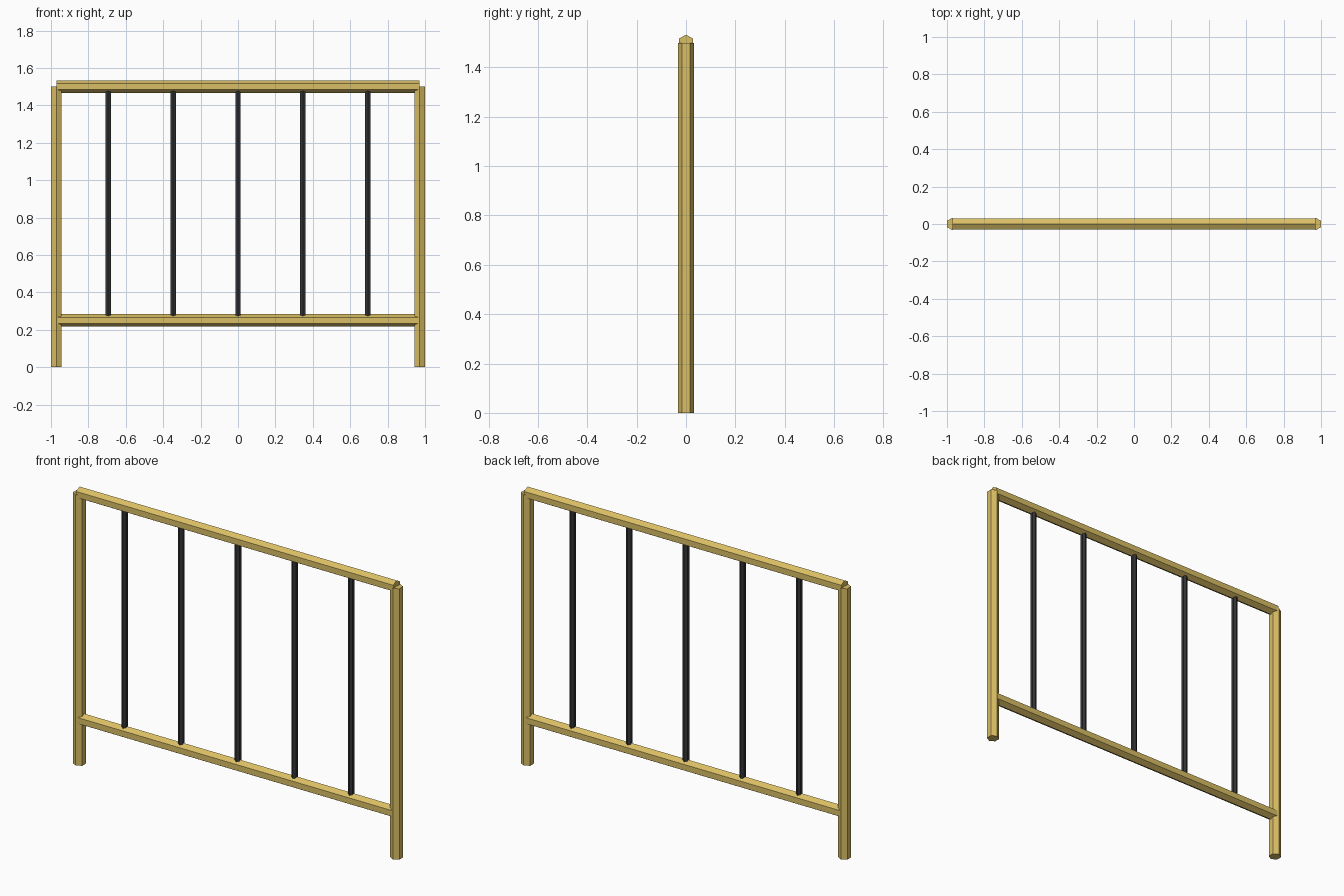
import bpy
import math
from mathutils import Matrix, Vector

if "Cube" in bpy.data.objects:
    bpy.data.objects.remove(bpy.data.objects["Cube"])


def material(name, colour):
    m = bpy.data.materials.new(name)
    m.diffuse_color = (*colour, 1)
    m.use_nodes = True
    m.node_tree.nodes["Principled BSDF"].inputs["Base Color"].default_value = m.diffuse_color
    return m


gold = material("brass", (0.70, 0.52, 0.13))
dark = material("dark_iron", (0.035, 0.035, 0.038))

R = 0.033                                   # frame tube radius
BAR_R = 0.0165                              # baluster radius
POST_X = 1 - R * math.cos(math.pi / 6)      # post centre line
TOP_Z, LOW_Z = 1.5, 0.25                    # rail centre heights


def hex_tube(name, radius, length, centre, mat, along_x=False):
    """Six-sided tube, vertical or lying along x with a ridge on top."""
    bpy.ops.mesh.primitive_cylinder_add(vertices=6, radius=radius, depth=length)
    ob = bpy.context.object
    ob.name = name
    if along_x:
        # corners on +-y turn to +-z while the axis goes to x
        ob.data.transform(Matrix.Rotation(math.pi / 2, 4, 'X'))
        ob.data.transform(Matrix.Rotation(math.pi / 2, 4, 'Z'))
    ob.data.transform(Matrix.Translation(Vector(centre)))
    ob.data.materials.append(mat)
    return ob


# End posts
for side, s in (("left", -1), ("right", 1)):
    hex_tube(side + "_post", R, TOP_Z, (s * POST_X, 0, TOP_Z / 2), gold)

# Handrail and bottom rail
for name, z in (("top_rail", TOP_Z), ("bottom_rail", LOW_Z)):
    hex_tube(name, R, 2 * POST_X, (0, 0, z), gold, along_x=True)

# Balusters
for i in range(5):
    hex_tube(f"baluster_{i + 1}", BAR_R, TOP_Z - LOW_Z,
             ((i - 2) * 0.347, 0, (TOP_Z + LOW_Z) / 2), dark)
